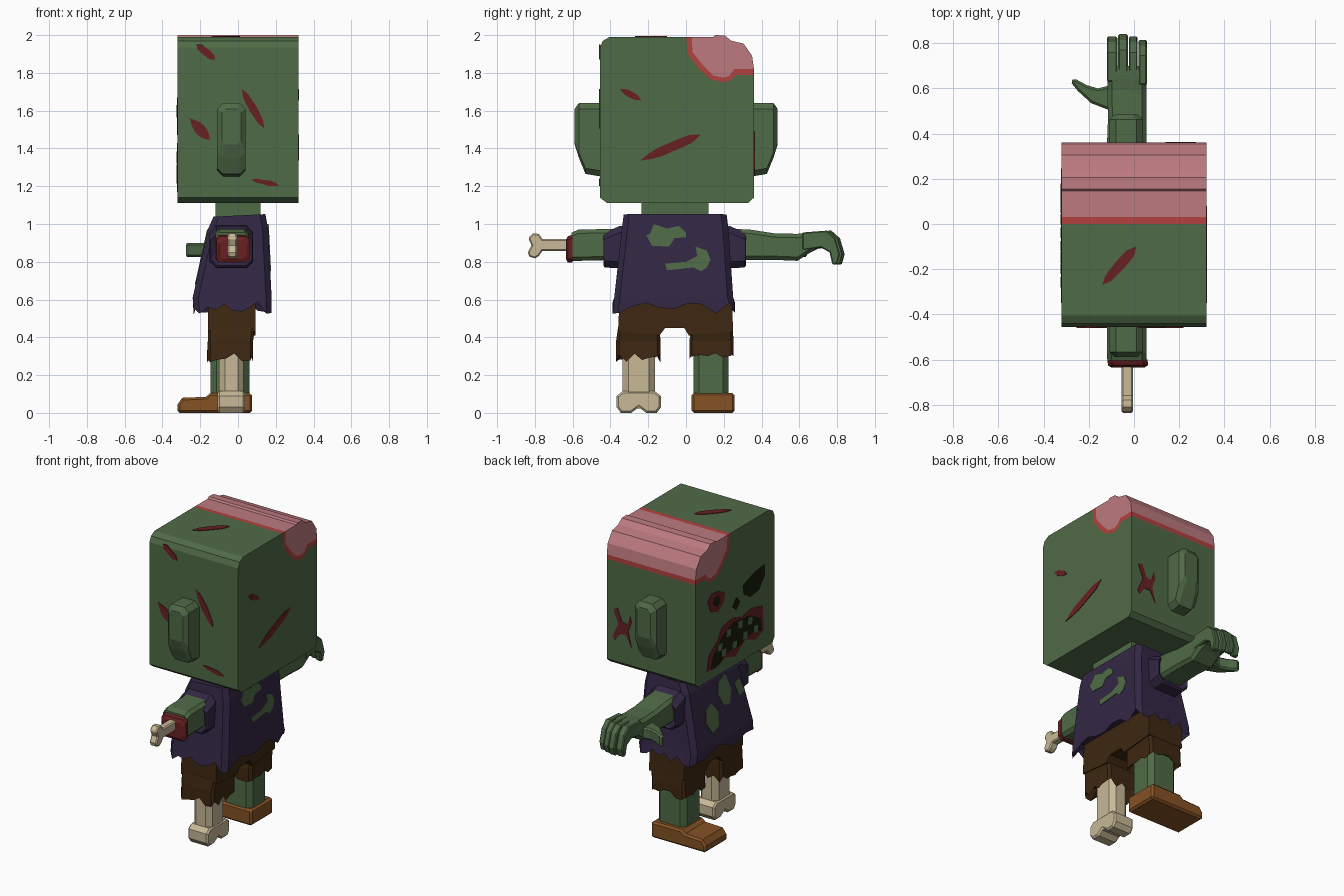
import bpy, bmesh, math, random
from mathutils import Vector

random.seed(4)


def material(name, rgb):
    lin = [((c / 255 + 0.055) / 1.055) ** 2.4 if c > 10 else c / 3295 for c in rgb]
    m = bpy.data.materials.new(name)
    m.diffuse_color = (*lin, 1)
    return m


SKIN = material("green skin", (80, 107, 71))
SHIRT = material("purple cloth", (51, 39, 69))
PANTS = material("brown cloth", (62, 39, 17))
SHOE = material("shoe leather", (133, 82, 36))
BONE = material("bone", (200, 185, 150))
BRAIN = material("brain pink", (188, 122, 128))
RIM = material("raw red", (178, 66, 62))
WOUND = material("dark wound red", (104, 32, 34))
DARK = material("near black", (24, 26, 10))


def place(a, b, c, axis):
    """a, b lie in the cross-section, c runs along the axis."""
    return {"x": (c, a, b), "y": (a, c, b), "z": (a, b, c)}[axis]


def finish(name, bm, mat):
    bmesh.ops.recalc_face_normals(bm, faces=bm.faces)
    me = bpy.data.meshes.new(name)
    bm.to_mesh(me)
    bm.free()
    me.materials.append(mat)
    ob = bpy.data.objects.new(name, me)
    bpy.context.collection.objects.link(ob)
    return ob


def loft(name, rings, mat):
    bm = bmesh.new()
    loops = [[bm.verts.new(p) for p in r] for r in rings]
    n = len(loops[0])
    for lo, hi in zip(loops, loops[1:]):
        for i in range(n):
            j = (i + 1) % n
            bm.faces.new((lo[i], lo[j], hi[j], hi[i]))
    bm.faces.new(loops[0])
    bm.faces.new(loops[-1])
    return finish(name, bm, mat)


def prism(name, pts, axis, lo, hi, mat, bevel=0):
    ob = loft(name, [[place(a, b, c, axis) for a, b in pts] for c in (lo, hi)], mat)
    if bevel:
        m = ob.modifiers.new("bevel", "BEVEL")
        m.width = bevel
        m.limit_method = "ANGLE"
        m.angle_limit = math.radians(60)
    return ob


def ring(a0, a1, b0, b1, c, axis="z", ch=0.03, n=1, jag=0):
    """Rectangle with chamfered corners, n steps per side, optional ragged edge."""
    k = [(a0 + ch, b0), (a1 - ch, b0), (a1, b0 + ch), (a1, b1 - ch),
         (a1 - ch, b1), (a0 + ch, b1), (a0, b1 - ch), (a0, b0 + ch)]
    out = []
    for i in range(8):
        p, q = Vector(k[i]), Vector(k[(i + 1) % 8])
        steps = n if i % 2 == 0 else 1
        for s in range(steps):
            v = p.lerp(q, s / steps)
            out.append(place(v.x, v.y, c + random.uniform(-jag, jag), axis))
    return out


def plate(name, pts, axis, at, mat, lift=0.004):
    return prism(name, pts, axis, at - lift, at + lift, mat)


def streak(name, p, q, width, axis, at):
    """Ragged cut running from p to q."""
    p, q = Vector(p), Vector(q)
    side = (q - p).orthogonal().normalized() * width
    up, down = [], []
    for i in range(1, 6):
        t = i / 6
        w = math.sin(math.pi * t) ** 0.6 * random.uniform(0.75, 1.1) / 2
        up.append(p.lerp(q, t) + side * w)
        down.append(p.lerp(q, t) - side * w)
    plate(name, [tuple(v) for v in [p] + up + [q] + down[::-1]], axis, at, WOUND)


# Head: one side outline split into skin, raw rim and brain
outer = [(0, 1.99), (0.01, 1.9), (0.07, 1.82), (0.13, 1.765), (0.2, 1.75),
         (0.235, 1.76), (0.265, 1.79), (0.36, 1.79)]
inner = [(0.03, 1.99), (0.035, 1.91), (0.09, 1.84), (0.145, 1.785), (0.2, 1.775),
         (0.23, 1.785), (0.255, 1.82), (0.36, 1.82)]
bumps = [(0.35, 1.89), (0.305, 1.955), (0.24, 1.97), (0.205, 1.998), (0.155, 2.0), (0.145, 1.99)]
skull = [(-0.42, 1.112), (0.33, 1.112), (0.36, 1.14)]
prism("head", skull + outer[::-1] + [(-0.405, 1.99), (-0.44, 1.97), (-0.456, 1.935),
      (-0.456, 1.14)], "x", -0.32, 0.32, SKIN)
prism("brain_rim", outer + inner[::-1], "x", -0.32, 0.32, RIM)
prism("brain", inner + bumps, "x", -0.32, 0.32, BRAIN)
prism("neck", [(-0.12, -0.235), (0.12, -0.235), (0.12, 0.12), (-0.12, 0.12)],
      "z", 1.0, 1.12, SKIN)

# Ears
for side, label in ((1, "left"), (-1, "right")):
    def y(d):
        return -0.052 + side * d
    loft(label + "_ear", [ring(-0.11, 0.04, 1.25, 1.64, y(0.39), "y"),
                          ring(-0.11, 0.04, 1.265, 1.64, y(0.48), "y"),
                          ring(-0.11, 0.04, 1.35, 1.64, y(0.515), "y"),
                          ring(-0.085, 0.015, 1.42, 1.61, y(0.537), "y", 0.02)], SKIN)

# Cuts on the head
streak("cut_side_top", (-0.22, 1.95), (-0.12, 1.87), 0.05, "y", -0.456)
streak("cut_side_long", (0.02, 1.715), (0.14, 1.505), 0.05, "y", -0.456)
streak("cut_side_short", (-0.255, 1.56), (-0.15, 1.445), 0.055, "y", -0.456)
streak("cut_side_low", (0.07, 1.235), (0.22, 1.205), 0.03, "y", -0.456)
streak("cut_back_short", (-0.35, 1.715), (-0.235, 1.655), 0.035, "x", 0.32)
streak("cut_back_long", (-0.245, 1.335), (0.08, 1.475), 0.06, "x", 0.32)
streak("cut_crown", (-0.14, -0.27), (0.01, -0.1), 0.06, "z", 1.99)
plate("cheek_cut", [(0.14, 1.26), (0.18, 1.33), (0.22, 1.33), (0.26, 1.28), (0.275, 1.3),
      (0.235, 1.39), (0.27, 1.48), (0.24, 1.49), (0.21, 1.41), (0.17, 1.40), (0.15, 1.46),
      (0.14, 1.42), (0.165, 1.36)], "y", 0.36, WOUND)

# Face
F = -0.32
plate("eye_wound", [(0.235, 1.63), (0.2, 1.67), (0.12, 1.66), (0.06, 1.63), (0.07, 1.57),
      (0.13, 1.53), (0.2, 1.55)], "x", F, WOUND, 0.003)
plate("eye_pupil", [(0.17, 1.63), (0.12, 1.63), (0.11, 1.59), (0.14, 1.565), (0.18, 1.59)],
      "x", F, DARK, 0.0045)
plate("eye_socket", [(-0.13, 1.6), (-0.24, 1.64), (-0.35, 1.655), (-0.35, 1.58), (-0.29, 1.51),
      (-0.2, 1.5), (-0.14, 1.54)], "x", F, DARK)
plate("nose_hole", [(-0.02, 1.5), (-0.06, 1.55), (-0.1, 1.51), (-0.06, 1.47)], "x", F, DARK)
plate("mouth_wound", [(0.245, 1.18), (0.22, 1.28), (0.13, 1.34), (0.09, 1.41), (-0.02, 1.43),
      (-0.12, 1.4), (-0.22, 1.42), (-0.33, 1.39), (-0.34, 1.23), (-0.26, 1.2), (-0.15, 1.24),
      (-0.05, 1.17), (0.05, 1.2), (0.16, 1.17)], "x", F, WOUND, 0.003)
plate("mouth", [(0.21, 1.18), (0.17, 1.27), (0.07, 1.36), (-0.03, 1.4), (-0.2, 1.38),
      (-0.31, 1.32), (-0.32, 1.24), (-0.2, 1.26), (-0.08, 1.22), (0.05, 1.23), (0.12, 1.18)],
      "x", F, DARK, 0.004)
for i, (ty, tz) in enumerate([(0.11, 1.29), (0.02, 1.35), (-0.1, 1.36), (-0.2, 1.345),
                              (0.07, 1.24), (-0.04, 1.25), (-0.15, 1.27), (-0.26, 1.27)]):
    plate("tooth_%d" % i, [(ty + 0.025, tz - 0.02), (ty + 0.02, tz + 0.025),
          (ty - 0.022, tz + 0.02), (ty - 0.018, tz - 0.025)], "x", F, SKIN, 0.0048)

# Shirt body with ragged, hollow hem
top = [(x, y, z + 0.05 * x) for x, y, z in ring(-0.13, 0.145, -0.33, 0.215, 1.045, n=8)]
loft("shirt", [top, ring(-0.16, 0.16, -0.34, 0.225, 0.97, n=8),
               ring(-0.24, 0.178, -0.38, 0.25, 0.61, n=8),
               ring(-0.235, 0.178, -0.388, 0.26, 0.555, n=8, jag=0.035),
               ring(-0.2, 0.14, -0.35, 0.23, 0.62, n=8)], SHIRT)


# Skin showing through torn holes, leaned to follow the shirt
def tear(name, pts, x_low, x_high):
    ob = plate(name, pts, "x", 0, SKIN)
    for v in ob.data.vertices:
        v.co.x += x_low + (x_high - x_low) * (v.co.z - 0.61) / 0.36


tear("back_tear_upper", [(-0.21, 0.94), (-0.19, 0.95), (-0.17, 1.0), (-0.1, 0.975), (-0.04, 0.99),
     (0, 0.955), (0, 0.93), (-0.06, 0.925), (-0.09, 0.88), (-0.18, 0.885)], 0.178, 0.16)
tear("back_tear_lower", [(0.05, 0.88), (0.11, 0.86), (0.13, 0.81), (0.11, 0.77), (0.08, 0.75),
     (0.04, 0.77), (-0.1, 0.755), (-0.11, 0.79), (0, 0.8), (0.06, 0.83)], 0.178, 0.16)
tear("chest_tear_upper", [(-0.17, 0.97), (-0.09, 0.94), (-0.07, 0.87), (-0.1, 0.8), (-0.16, 0.79),
     (-0.2, 0.86)], -0.24, -0.16)
tear("chest_tear_lower", [(0.07, 0.83), (0.01, 0.85), (-0.04, 0.78), (-0.02, 0.7), (0.05, 0.68),
     (0.09, 0.75)], -0.24, -0.16)
tear("chest_tear_side", [(-0.29, 0.9), (-0.24, 0.88), (-0.26, 0.8), (-0.32, 0.81)], -0.24, -0.16)

# Sleeves
for side, label in ((1, "left"), (-1, "right")):
    def sec(d, x0, x1, z0, z1, ch=0.035):
        return ring(x0, x1, z0, z1, -0.06 + side * d, "y", ch)
    loft(label + "_sleeve", [sec(0.22, -0.14, 0.08, 0.78, 0.995), sec(0.29, -0.15, 0.08, 0.765, 0.99),
         sec(0.37, -0.15, 0.08, 0.77, 0.955), sec(0.378, -0.145, 0.075, 0.78, 0.95),
         sec(0.36, -0.12, 0.05, 0.81, 0.93)], SHIRT)

# Whole arm with hand
loft("left_arm", [ring(x0, x1, z0, z1, y, "y", 0.02) for y, x0, x1, z0, z1 in (
     (0.24, -0.12, 0.055, 0.81, 0.975), (0.34, -0.12, 0.055, 0.81, 0.97),
     (0.47, -0.115, 0.055, 0.81, 0.95), (0.59, -0.118, 0.055, 0.805, 0.948),
     (0.66, -0.118, 0.055, 0.85, 0.957), (0.7, -0.115, 0.052, 0.87, 0.957))], SKIN)
finger = [(0.64, 0.955), (0.77, 0.965), (0.815, 0.925), (0.84, 0.84), (0.825, 0.785),
          (0.8, 0.785), (0.785, 0.85), (0.74, 0.875), (0.64, 0.86)]
for i, (x0, x1, d) in enumerate(((-0.12, -0.074, -0.01), (-0.07, -0.027, 0),
                                 (-0.023, 0.016, -0.01), (0.02, 0.058, -0.025))):
    prism("finger_%d" % i, [(y + d, z) for y, z in finger], "x", x0, x1, SKIN, 0.006)
prism("thumb", [(-0.1, 0.5), (-0.19, 0.535), (-0.25, 0.59), (-0.282, 0.63), (-0.265, 0.645),
      (-0.21, 0.615), (-0.16, 0.6), (-0.1, 0.615)], "z", 0.825, 0.9, SKIN, 0.01)

# Severed arm with bone
loft("right_arm", [ring(-0.12, 0.055, 0.81, 0.975, -0.36, "y", 0.02),
                   ring(-0.12, 0.055, 0.805, 0.97, -0.57, "y", 0.02),
                   ring(-0.118, 0.055, 0.805, 0.955, -0.605, "y", 0.02)], SKIN)
loft("arm_stump", [ring(-0.118, 0.06, 0.795, 0.945, -0.6, "y", 0.02),
                   ring(-0.115, 0.062, 0.795, 0.935, -0.625, "y", 0.02),
                   ring(-0.1, 0.045, 0.815, 0.915, -0.636, "y", 0.02)], WOUND)
prism("arm_bone", [(-0.6, 0.92), (-0.76, 0.92), (-0.78, 0.948), (-0.81, 0.95), (-0.835, 0.925),
      (-0.818, 0.887), (-0.837, 0.85), (-0.83, 0.828), (-0.8, 0.818), (-0.78, 0.83),
      (-0.76, 0.858), (-0.6, 0.858)], "x", -0.055, -0.005, BONE, 0.007)

# Trousers with ragged hems
prism("trouser_hips", [(-0.36, 0.43), (-0.14, 0.41), (-0.11, 0.45), (-0.01, 0.45), (0.015, 0.41),
      (0.25, 0.43), (0.24, 0.64), (-0.35, 0.64)], "x", -0.16, 0.092, PANTS)
for label, y0, y1, h in (("right", -0.37, -0.135, 0.29), ("left", 0.018, 0.252, 0.31)):
    loft(label + "_trouser_leg", [ring(-0.16, 0.09, y0 + 0.01, y1 - 0.005, 0.45, ch=0.015, n=5),
         ring(-0.16, 0.08, y0, y1, 0.38, ch=0.015, n=5),
         ring(-0.163, 0.08, y0, y1, h, ch=0.015, n=5, jag=0.025),
         ring(-0.13, 0.05, y0 + 0.03, y1 - 0.03, 0.35, ch=0.015, n=5)], PANTS)

# Bone leg
loft("leg_bone", [ring(-0.1, 0.03, -0.335, -0.165, z) for z in (0.08, 0.4)], BONE)
prism("leg_bone_foot", [(-0.335, 0.115), (-0.367, 0.09), (-0.367, 0.03), (-0.345, 0), (-0.29, 0),
      (-0.25, 0.03), (-0.21, 0), (-0.155, 0), (-0.133, 0.03), (-0.133, 0.09), (-0.165, 0.115)],
      "x", -0.108, 0.036, BONE, 0.01)

# Living leg with shoe
loft("left_leg", [ring(-0.145, 0.06, 0.04, 0.225, z) for z in (0.06, 0.42)], SKIN)
prism("shoe", [(-0.32, 0), (-0.32, 0.045), (-0.295, 0.08), (-0.17, 0.085), (-0.145, 0.105),
      (0.07, 0.105), (0.075, 0.09), (0.075, 0)], "y", 0.03, 0.258, SHOE, 0.012)
